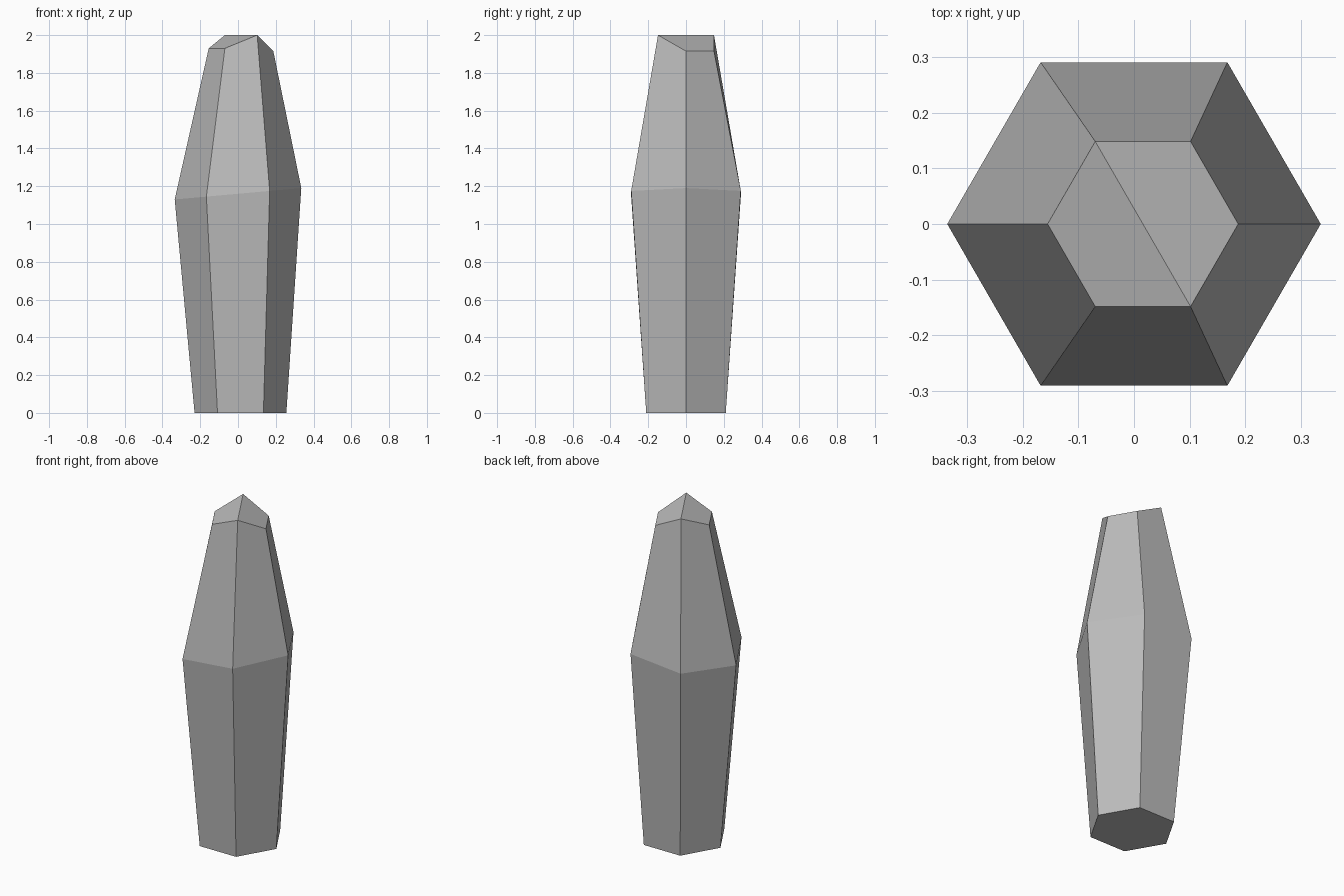
import bpy, bmesh
from math import cos, sin, pi

cube = bpy.data.objects.get("Cube")
if cube:
    bpy.data.objects.remove(cube, do_unlink=True)

# Stone colour
GREY = (0.5, 0.5, 0.5, 1.0)
mat = bpy.data.materials.new("stone_grey")
mat.use_nodes = True
mat.diffuse_color = GREY
mat.node_tree.nodes["Principled BSDF"].inputs["Base Color"].default_value = GREY

bm = bmesh.new()


def hex_ring(radius, cx, height):
    """Six vertices around (cx, 0), with height given as a function of (index, x)."""
    ring = []
    for i in range(6):
        x = cx + radius * cos(i * pi / 3)
        ring.append(bm.verts.new((x, radius * sin(i * pi / 3), height(i, x))))
    return ring


# Flat base, slightly tilted waist, and a shoulder ring peaked along one diagonal
shoulder = [1.915, 1.915, 2.0, 1.93, 1.93, 2.0]
base = hex_ring(0.243, 0.013, lambda i, x: 0.0)
waist = hex_ring(0.335, 0.0, lambda i, x: 1.16 + 0.09 * x)
top = hex_ring(0.171, 0.016, lambda i, x: shoulder[i])

# Side facets
for low, high in ((base, waist), (waist, top)):
    for i in range(6):
        j = (i + 1) % 6
        bm.faces.new((low[i], low[j], high[j], high[i]))

# Underside and the two roof slopes that meet at the ridge
bm.faces.new(base[::-1])
bm.faces.new((top[2], top[3], top[4], top[5]))
bm.faces.new((top[5], top[0], top[1], top[2]))
bmesh.ops.recalc_face_normals(bm, faces=bm.faces)

mesh = bpy.data.meshes.new("crystal_shard")
bm.to_mesh(mesh)
bm.free()
mesh.materials.append(mat)
bpy.context.collection.objects.link(bpy.data.objects.new("crystal_shard", mesh))
